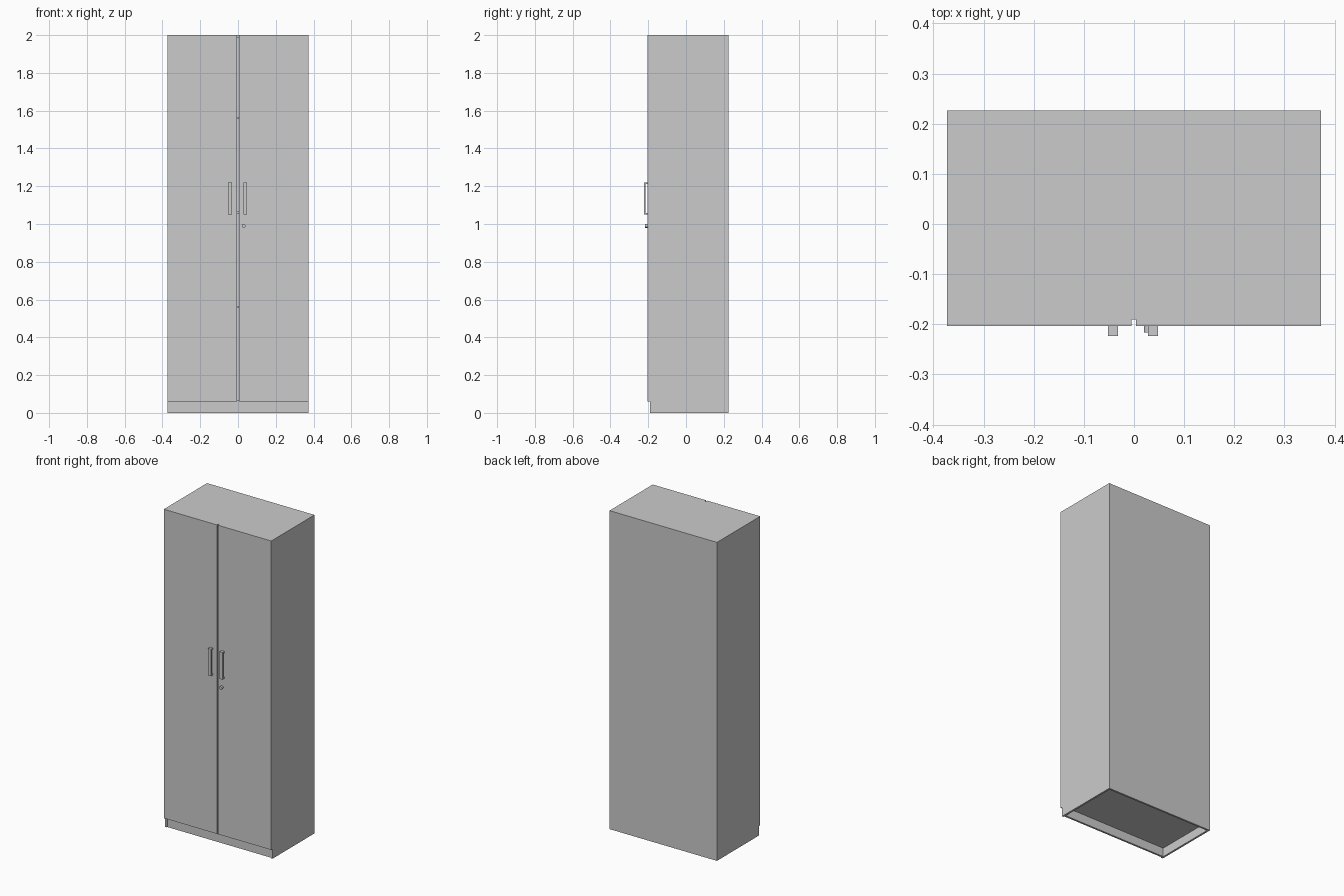
import bpy, bmesh
from mathutils import Matrix

if "Cube" in bpy.data.objects:
    bpy.data.objects.remove(bpy.data.objects["Cube"])


def box(name, x0, x1, y0, y1, z0, z1):
    bm = bmesh.new()
    bmesh.ops.create_cube(bm, size=1)
    for v in bm.verts:
        v.co = ((x0 + x1) / 2 + v.co.x * (x1 - x0),
                (y0 + y1) / 2 + v.co.y * (y1 - y0),
                (z0 + z1) / 2 + v.co.z * (z1 - z0))
    return finish(name, bm)


def finish(name, bm):
    bmesh.ops.recalc_face_normals(bm, faces=bm.faces)
    me = bpy.data.meshes.new(name)
    bm.to_mesh(me)
    bm.free()
    ob = bpy.data.objects.new(name, me)
    bpy.context.collection.objects.link(ob)
    return ob


def handle(name, cx):
    # C-shaped profile in the y-z plane, extruded across x
    front, back, bottom, top, t = -0.223, -0.203, 1.05, 1.22, 0.009
    prof = [(back, bottom), (front, bottom), (front, top), (back, top),
            (back, top - t), (front + t, top - t),
            (front + t, bottom + t), (back, bottom + t)]
    bm = bmesh.new()
    face = bm.faces.new([bm.verts.new((cx - 0.01, y, z)) for y, z in prof])
    ext = bmesh.ops.extrude_face_region(bm, geom=[face])
    bmesh.ops.translate(bm, vec=(0.02, 0, 0),
                        verts=[g for g in ext["geom"] if isinstance(g, bmesh.types.BMVert)])
    finish(name, bm)


W, T, Y0, Y1 = 0.373, 0.012, -0.19, 0.226
IN = W - T

# Carcass
for side, s in (("left", -1), ("right", 1)):
    a, b = sorted((s * W, s * IN))
    box(side + "_side_panel", a, b, Y0, Y1, 0, 2)
box("back_panel", -IN, IN, Y1 - T, Y1, 0, 2)
box("top_panel", -IN, IN, Y0, Y1 - T, 2 - T, 2)
box("plinth", -IN, IN, Y0 + 0.006, Y0 + 0.006 + T, 0, 0.055)

# Bottom and shelves
for i, z in enumerate((0.055, 0.555, 1.055, 1.555)):
    box("bottom_panel" if i == 0 else f"shelf_{i}", -IN, IN, Y0, Y1 - T, z, z + T)

# Doors with a narrow centre gap
box("left_door", -W, -0.005, -0.203, Y0, 0.06, 2)
box("right_door", 0.004, W, -0.203, Y0, 0.06, 2)

# Handles
handle("left_handle", -0.042)
handle("right_handle", 0.038)

# Lock
bm = bmesh.new()
bmesh.ops.create_cone(bm, cap_ends=True, segments=24, radius1=0.01, radius2=0.01, depth=0.013,
                      matrix=Matrix.Translation((0.03, -0.2095, 0.99)) @ Matrix.Rotation(1.5707963, 4, 'X'))
lock = finish("lock", bm)
bpy.context.view_layer.objects.active = lock
lock.select_set(True)
bpy.ops.object.shade_smooth_by_angle()
